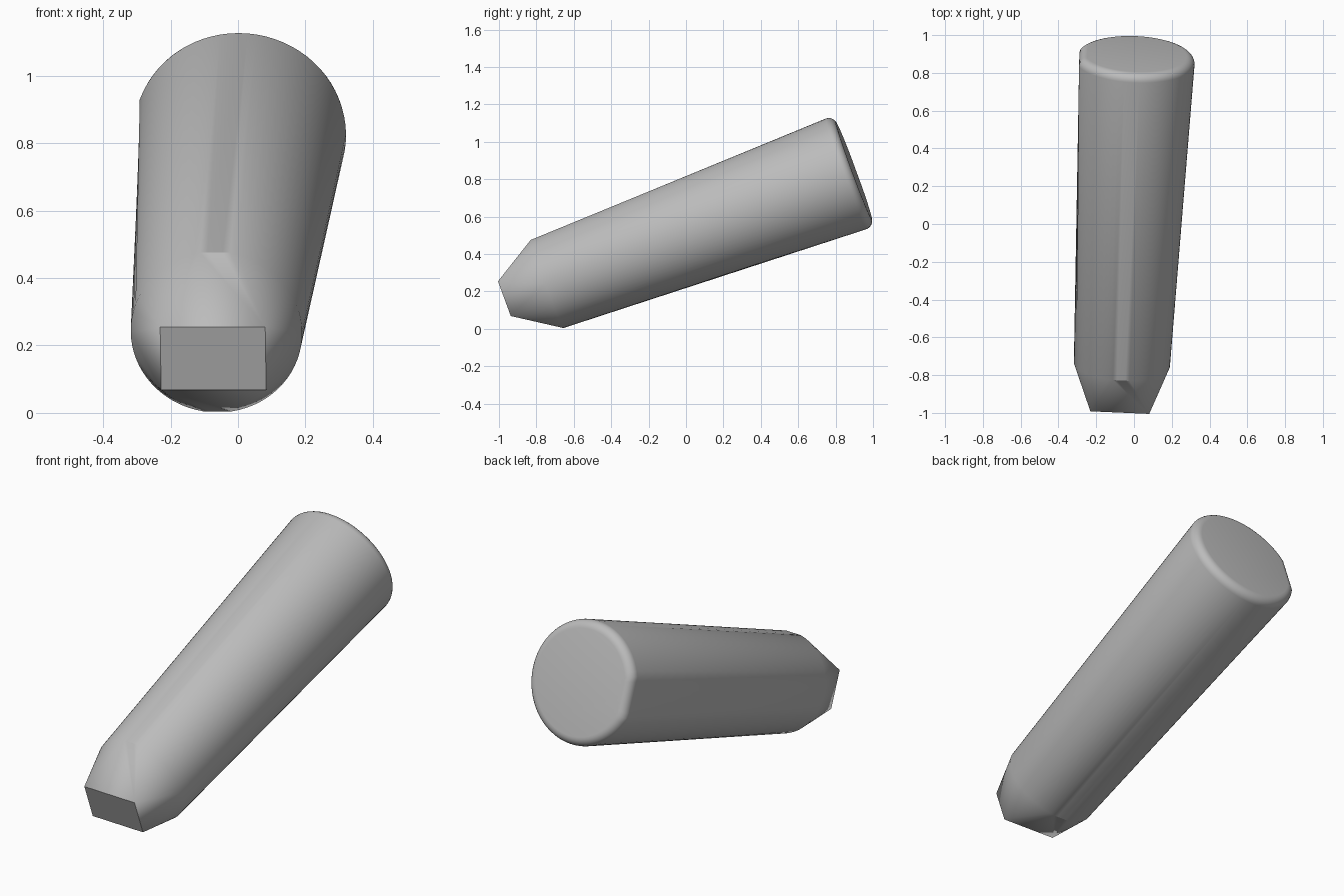
import bpy, bmesh, math

if "Cube" in bpy.data.objects:
    bpy.data.objects.remove(bpy.data.objects["Cube"], do_unlink=True)

SEGMENTS = 72
FRONT_RADIUS, BACK_RADIUS = 0.2545, 0.315
LENGTH, BEVEL = 1.75, 0.045
NOSE_LENGTH, NOSE_W, NOSE_H = 0.236, 0.156, 0.099

grey = bpy.data.materials.new("plain grey")
grey.use_nodes = True
colour = (0.5, 0.5, 0.5, 1)
grey.diffuse_color = colour
grey.node_tree.nodes["Principled BSDF"].inputs["Base Color"].default_value = colour

bm = bmesh.new()
angles = [2 * math.pi * i / SEGMENTS for i in range(SEGMENTS)]


def ring(y, radius, flat_side, flat_top):
    """Circle across the shaft axis, trimmed flat on its right or on top and bottom."""
    verts = []
    for a in angles:
        x = max(radius * math.cos(a), -radius * flat_side)
        z = radius * math.sin(a)
        z = max(-radius * flat_top, min(radius * flat_top, z))
        verts.append(bm.verts.new((x, y, z)))
    return verts


def bridge(first, second):
    for i in range(SEGMENTS):
        j = (i + 1) % SEGMENTS
        bm.faces.new((first[i], first[j], second[j], second[i]))


# Tapered shaft: round at the front, with a side flat that widens to the back
side_flat = math.cos(math.radians(20))
front = ring(0, FRONT_RADIUS, 1, math.cos(math.radians(10)))
rings = [front]
for step in range(7):
    t = math.radians(15 * step)
    rings.append(ring(LENGTH - BEVEL * (1 - math.sin(t)),
                      BACK_RADIUS - BEVEL * (1 - math.cos(t)), side_flat, 1))
for first, second in zip(rings, rings[1:]):
    bridge(first, second)
bm.faces.new(rings[-1])

# Nose: each quadrant of the shaft fans into one corner of a rectangular tip
corners = [bm.verts.new((sx * NOSE_W, -NOSE_LENGTH, sz * NOSE_H + 0.003))
           for sx, sz in ((1, 1), (-1, 1), (-1, -1), (1, -1))]
bm.faces.new(corners)
quarter = SEGMENTS // 4
trim = 2  # half width of the flat strips above and below, in segments
starts = (0, quarter + trim, 2 * quarter, 3 * quarter + trim)
ends = (quarter - trim, 2 * quarter, 3 * quarter - trim, SEGMENTS)
for k in range(4):
    for i in range(starts[k], ends[k]):
        bm.faces.new((front[i], front[(i + 1) % SEGMENTS], corners[k]))
    following = (k + 1) % 4
    strip = [front[i % SEGMENTS] for i in range(ends[k], starts[following] + 1)]
    if k % 2:
        strip = [front[ends[k] % SEGMENTS]]
    bm.faces.new(strip + [corners[following], corners[k]])

bmesh.ops.recalc_face_normals(bm, faces=bm.faces[:])
mesh = bpy.data.meshes.new("tapered_peg")
bm.to_mesh(mesh)
bm.free()
mesh.materials.append(grey)
peg = bpy.data.objects.new("tapered_peg", mesh)
bpy.context.collection.objects.link(peg)

# Lean the peg up towards the back, turned slightly sideways
peg.rotation_euler = (math.radians(20.2), 0, math.radians(-2.5))
peg.location = (-0.064, -0.742, 0.24)

bpy.context.view_layer.objects.active = peg
peg.select_set(True)
bpy.ops.object.shade_smooth_by_angle(angle=math.radians(30))
